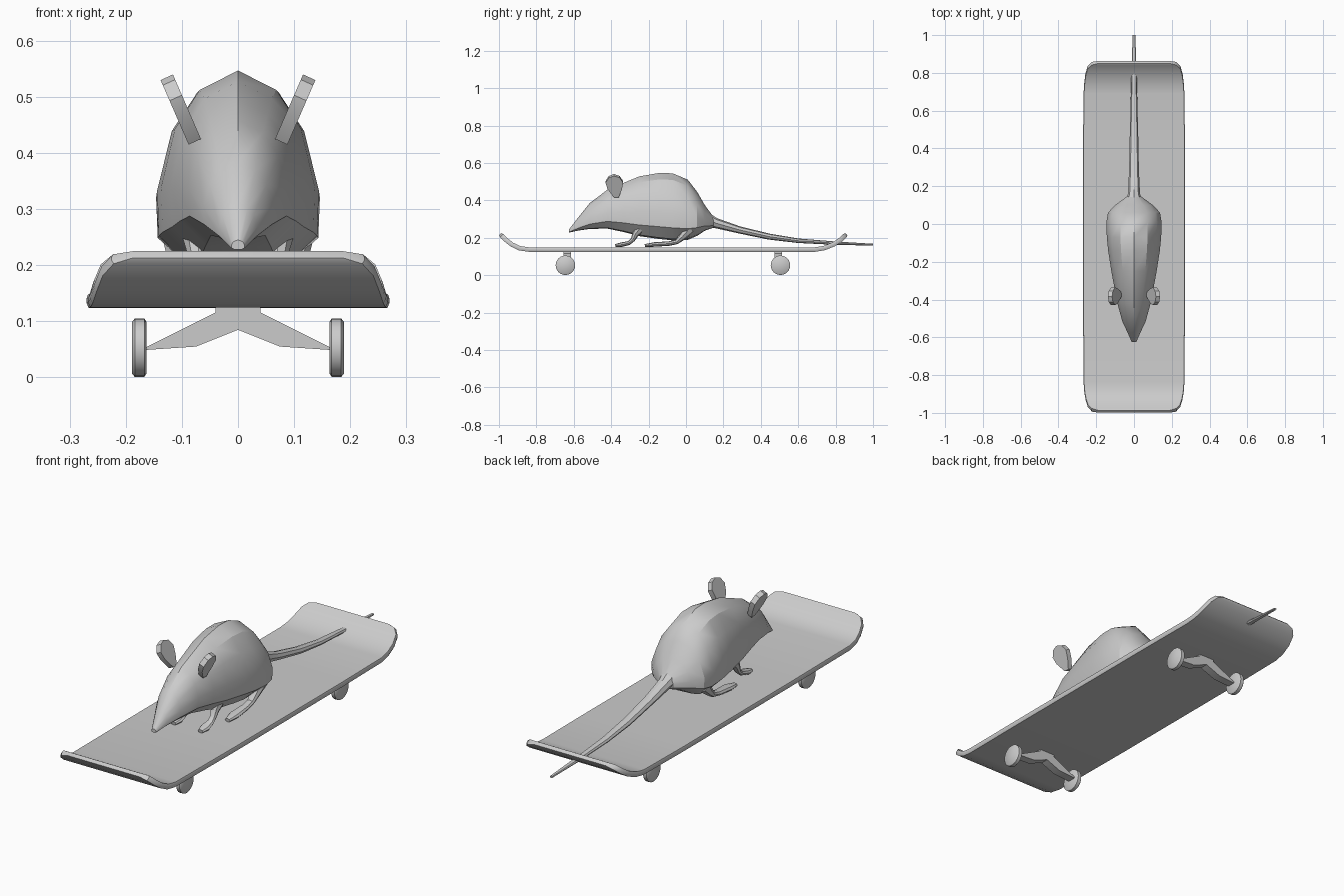
import bpy, bmesh, math
from mathutils import Vector, Matrix

cube = bpy.data.objects.get("Cube")
if cube:
    bpy.data.objects.remove(cube, do_unlink=True)

grey = bpy.data.materials.new("plain grey")
grey.use_nodes = True
colour = (0.6, 0.6, 0.6, 1)
grey.diffuse_color = colour
grey.node_tree.nodes["Principled BSDF"].inputs["Base Color"].default_value = colour


def finish(name, bm, angle=35):
    bmesh.ops.recalc_face_normals(bm, faces=bm.faces)
    mesh = bpy.data.meshes.new(name)
    bm.to_mesh(mesh)
    bm.free()
    mesh.materials.append(grey)
    obj = bpy.data.objects.new(name, mesh)
    bpy.context.collection.objects.link(obj)
    bpy.ops.object.select_all(action='DESELECT')
    obj.select_set(True)
    bpy.context.view_layer.objects.active = obj
    bpy.ops.object.shade_smooth_by_angle(angle=math.radians(angle))
    return obj


def loft(name, rings, angle=35):
    """Skin a row of equal point rings and cap both ends."""
    bm = bmesh.new()
    loops = [[bm.verts.new(p) for p in ring] for ring in rings]
    n = len(loops[0])
    for a, b in zip(loops, loops[1:]):
        for i in range(n):
            j = (i + 1) % n
            bm.faces.new((a[i], a[j], b[j], b[i]))
    bm.faces.new(loops[0])
    bm.faces.new(loops[-1])
    return finish(name, bm, angle)


def sweep(name, x, path, section, angle=35):
    """Sweep a section along (y, z, half width, half height) stations."""
    rings = []
    for i, (y, z, w, h) in enumerate(path):
        a, b = path[max(i - 1, 0)], path[min(i + 1, len(path) - 1)]
        t = Vector((0, b[0] - a[0], b[1] - a[1])).normalized()
        up = Vector((0, -t.z, t.y))
        rings.append([Vector((x + u * w, y, z)) + up * (v * h) for u, v in section])
    return loft(name, rings, angle)


def prism(name, outline, depth):
    """Extrude an outline by half depth both ways along a direction."""
    return loft(name, [[p - depth for p in outline], [p + depth for p in outline]])


def polygon(n):
    return [(math.cos(math.tau * i / n), math.sin(math.tau * i / n)) for i in range(n)]


# Deck with kicked-up ends and rounded corners
T = 0.012
deck_path = [
    (-0.993, .219, .19, T * .7), (-0.985, .211, .225, T), (-0.965, .19, .245, T),
    (-0.93, .163, .256, T), (-0.89, .144, .263, T), (-0.84, .137, .267, T),
    (-0.4, .136, .27, T), (0.4, .136, .27, T), (0.69, .137, .267, T),
    (0.74, .145, .264, T), (0.79, .165, .258, T), (0.83, .192, .247, T),
    (0.85, .211, .225, T), (0.857, .219, .19, T * .7)]
sweep("deck", 0, deck_path,
      [(-.985, -1), (.985, -1), (1, -.3), (1, .4), (.99, 1), (-.99, 1), (-1, .4), (-1, -.3)])

# Trucks and wheels
half = [(.04, .125), (.04, .116), (.168, .052), (.165, .049), (.075, .055)]
truck_outline = half + [(0, .085)] + [(-x, z) for x, z in reversed(half)]
for end, ty, wy in (("front", -.635, -.645), ("rear", .494, .505)):
    prism(end + "_truck", [Vector((x, ty, z)) for x, z in truck_outline], Vector((0, .02, 0)))
    for side, s in (("left", 1), ("right", -1)):
        rings = [[(s * x, wy + r * c, .053 + r * d) for c, d in polygon(24)]
                 for x, r in ((.163, .046), (.167, .052), (.184, .052), (.189, .046))]
        loft(f"{end}_{side}_wheel", rings, 45)

# Rat body: arched sections given as (y, bottom, top, half width)
arch = [(.5, .9), (.82, .7), (1, .4), (.98, .17), (.55, 0)]
ring = [(0, 1)] + arch + [(0, -.02)] + [(-u, v) for u, v in reversed(arch)]
stations = [
    (-.625, .228, .245, .012), (-.575, .24, .31, .034), (-.515, .25, .385, .062),
    (-.42, .253, .457, .088), (-.33, .235, .495, .105), (-.25, .215, .528, .12),
    (-.14, .2, .547, .137), (-.07, .193, .544, .144), (.01, .195, .51, .146),
    (.06, .215, .445, .138), (.1, .24, .375, .1), (.147, .255, .312, .036)]
loft("body", [[(u * w, y, lo + v * (hi - lo)) for u, v in ring]
              for y, lo, hi, w in stations], 30)

# Long tail passing through the rear kick
sweep("tail", 0, [(.1, .3, .045, .04), (.16, .278, .032, .027), (.285, .242, .026, .019),
                  (.445, .206, .023, .016), (.6, .184, .019, .012), (.8, .171, .014, .009),
                  (1, .163, .007, .005)], polygon(8))

# Legs with flat paws, and ears
for side, s in (("left", 1), ("right", -1)):
    sweep(side + "_front_leg", s * .07,
          [(-.23, .27, .035, .035), (-.27, .22, .02, .018), (-.284, .19, .015, .012),
           (-.305, .172, .017, .011), (-.345, .163, .024, .012), (-.378, .158, .014, .008)],
          polygon(8))
    sweep(side + "_hind_leg", s * .1,
          [(.02, .25, .035, .035), (-.02, .205, .024, .02), (-.05, .178, .018, .013),
           (-.09, .169, .02, .012), (-.17, .164, .026, .012), (-.22, .158, .014, .008)],
          polygon(8))
    outline = [(-.385, 0), (-.42, .05), (-.43, .085), (-.412, .115), (-.385, .125),
               (-.355, .115), (-.336, .085), (-.343, .045), (-.36, 0)]
    lean = Vector((s * .4, 0, .92))
    ear = [Vector((s * .077, y, .42)) + lean * t for y, t in outline]
    prism(side + "_ear", ear, Vector((s * .011, 0, -.005)))
